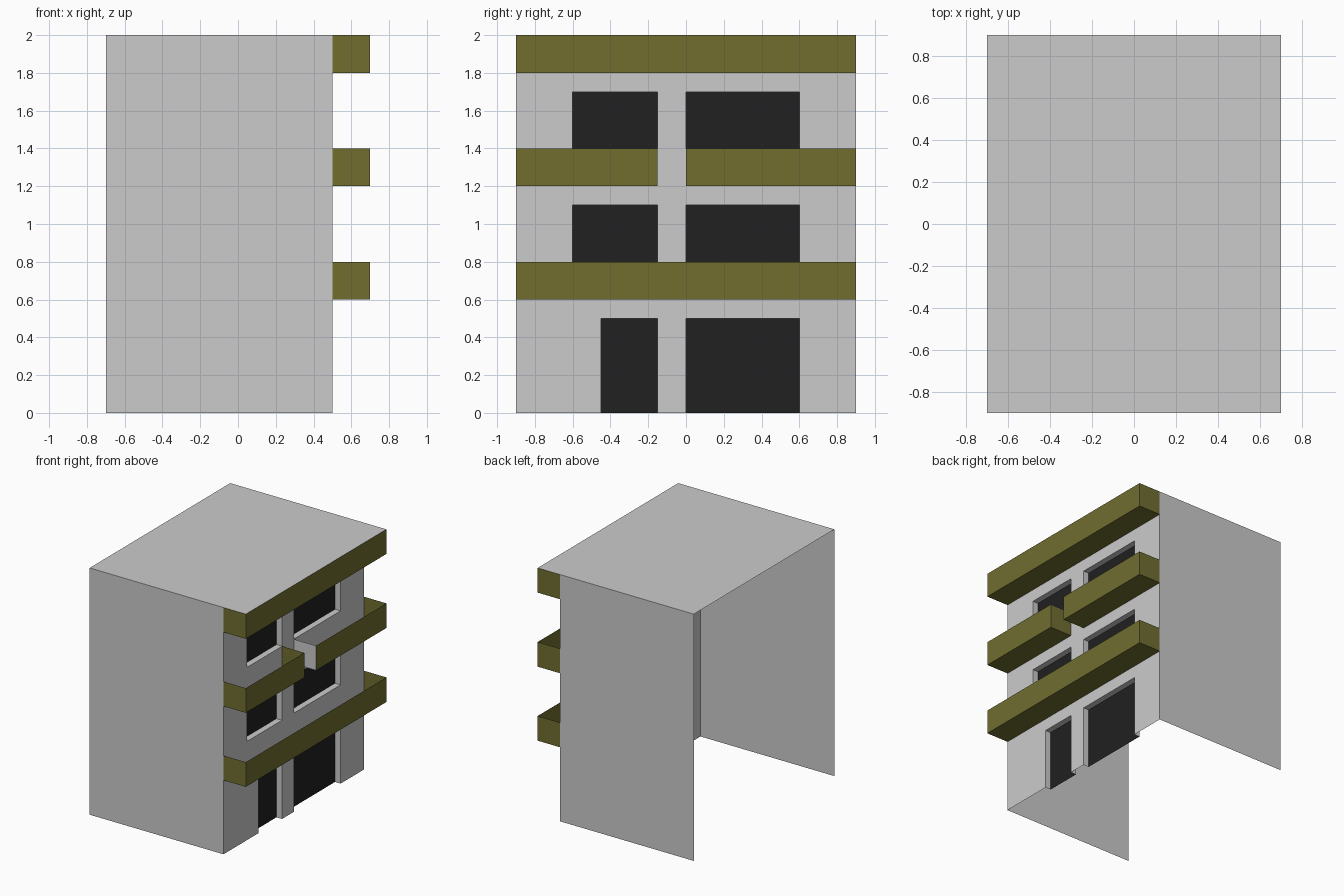
import bpy, bmesh

if "Cube" in bpy.data.objects:
    bpy.data.objects.remove(bpy.data.objects["Cube"])

X_WALL, X_OUT, X_BACK, X_PANE = 0.5, 0.7, -0.7, 0.45
Y, TOP = 0.9, 2.0


def material(name, color):
    m = bpy.data.materials.new(name)
    m.diffuse_color = color
    m.use_nodes = True
    m.node_tree.nodes["Principled BSDF"].inputs["Base Color"].default_value = m.diffuse_color
    return m


olive = material("olive", (0.165, 0.155, 0.03, 1))
black = material("black", (0.015, 0.015, 0.015, 1))


def build(name, quads, mat=None):
    """Make one mesh object from a list of four-corner faces."""
    bm = bmesh.new()
    for q in quads:
        bm.faces.new([bm.verts.new(p) for p in q])
    bmesh.ops.remove_doubles(bm, verts=bm.verts[:], dist=1e-5)
    me = bpy.data.meshes.new(name)
    bm.to_mesh(me)
    bm.free()
    if mat:
        me.materials.append(mat)
    ob = bpy.data.objects.new(name, me)
    bpy.context.collection.objects.link(ob)
    return ob


def face_x(x, y0, y1, z0, z1):      # looks towards +x
    return [(x, y0, z0), (x, y1, z0), (x, y1, z1), (x, y0, z1)]


def face_y(y, x0, x1, z0, z1):      # looks towards -y
    return [(x0, y, z0), (x1, y, z0), (x1, y, z1), (x0, y, z1)]


def face_z(z, x0, x1, y0, y1):      # looks towards +z
    return [(x0, y0, z), (x1, y0, z), (x1, y1, z), (x0, y1, z)]


def flip(q):
    return q[::-1]


# Side walls and roof; rear and underside are open
build("side_walls", [face_y(-Y, X_BACK, X_WALL, 0, TOP),
                     flip(face_y(Y, X_BACK, X_WALL, 0, TOP))])
build("roof", [face_z(TOP, X_BACK, X_OUT, -Y, Y)])

# Openings (y0, y1, z0, z1): ground doors and two floors of windows
openings = [(-0.45, -0.15, 0, 0.5), (0, 0.6, 0, 0.5)]
for z in (0.8, 1.4):
    openings += [(-0.6, -0.15, z, z + 0.3), (0, 0.6, z, z + 0.3)]

# Facade: grid of cells with the openings left out
ys = [-Y, -0.6, -0.45, -0.15, 0, 0.6, Y]
zs = [0, 0.5, 0.8, 1.1, 1.4, 1.7, TOP]
cells = []
for a, b in zip(ys, ys[1:]):
    for c, d in zip(zs, zs[1:]):
        cy, cz = (a + b) / 2, (c + d) / 2
        if not any(o[0] < cy < o[1] and o[2] < cz < o[3] for o in openings):
            cells.append(face_x(X_WALL, a, b, c, d))
build("facade", cells)

# Reveals around each opening, and dark panes set back in them
reveals = []
for a, b, c, d in openings:
    reveals += [flip(face_y(a, X_PANE, X_WALL, c, d)),
                face_y(b, X_PANE, X_WALL, c, d),
                flip(face_z(d, X_PANE, X_WALL, a, b))]
    if c > 0:
        reveals.append(face_z(c, X_PANE, X_WALL, a, b))
build("opening_reveals", reveals)
build("panes", [face_x(X_PANE, *o) for o in openings], black)


# Balconies: floor and thin parapets, open on top
def balcony(name, y0, y1, z0, grey_end=False):
    z1 = z0 + 0.2
    quads = [face_x(X_OUT, y0, y1, z0, z1),
             flip(face_z(z0, X_WALL, X_OUT, y0, y1)),
             flip(face_y(y1, X_WALL, X_OUT, z0, z1))]
    end = face_y(y0, X_WALL, X_OUT, z0, z1)
    if grey_end:
        build(name + "_end", [end])
    else:
        quads.append(end)
    build(name, quads, olive)


balcony("lower_balcony", -Y, Y, 0.6)
balcony("upper_balcony_left", -Y, -0.15, 1.2)
balcony("upper_balcony_right", 0, Y, 1.2, grey_end=True)
balcony("roof_band", -Y, Y, 1.8)
